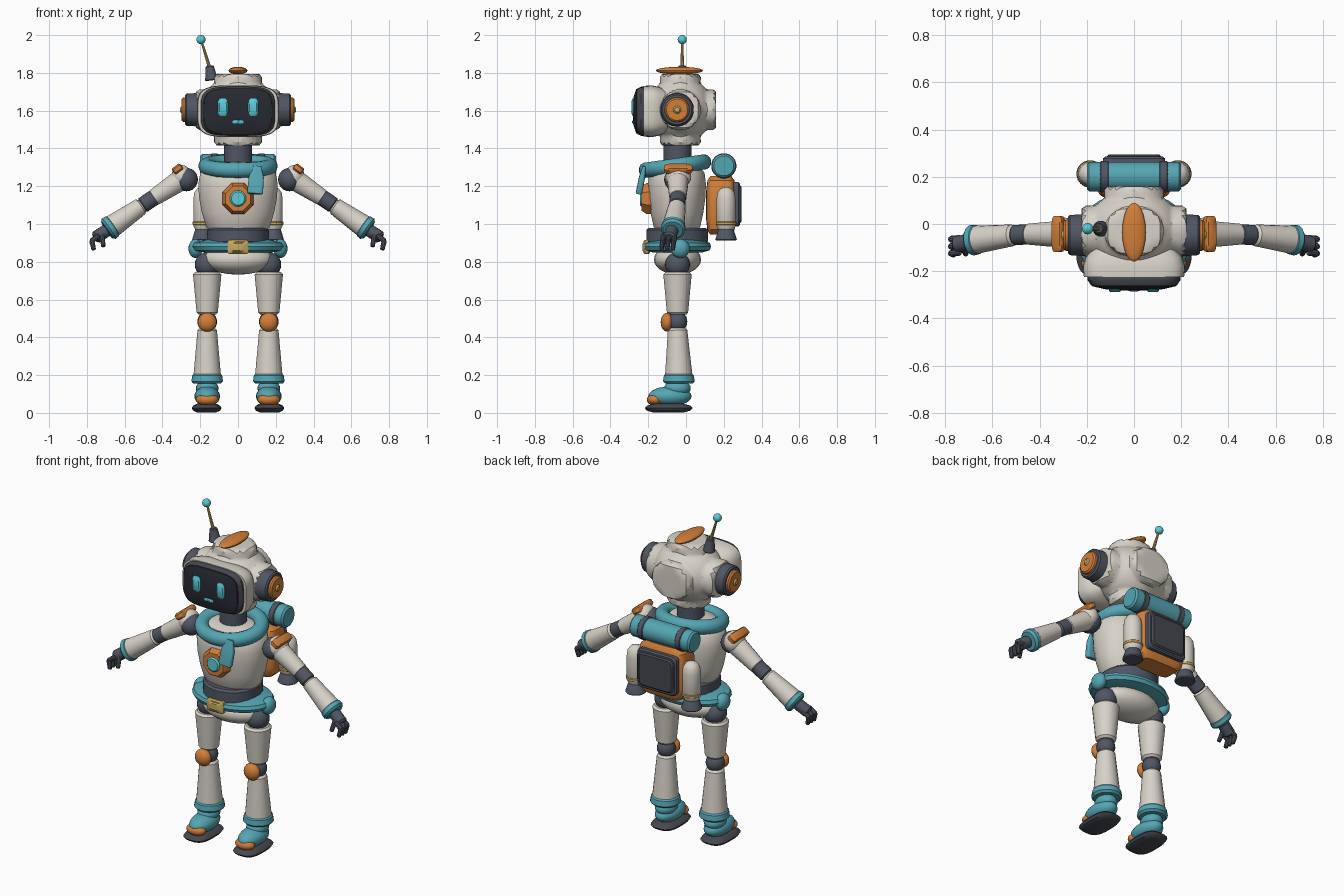
import bpy, bmesh, math
from mathutils import Vector, Matrix

if "Cube" in bpy.data.objects:
    bpy.data.objects.remove(bpy.data.objects["Cube"])


def material(name, *rgb):
    m = bpy.data.materials.new(name)
    m.use_nodes = True
    m.diffuse_color = (*rgb, 1)
    m.node_tree.nodes["Principled BSDF"].inputs["Base Color"].default_value = (*rgb, 1)
    return m


WHITE = material("warm_white", .69, .65, .58)
TEAL = material("teal", .09, .38, .45)
ORANGE = material("orange", .65, .21, .04)
SLATE = material("slate", .08, .093, .125)
GRAPHITE = material("graphite", .06, .065, .078)
SCREEN = material("screen_black", .02, .023, .032)
CYAN = material("bright_cyan", .1, .61, .7)
GOLD = material("gold", .58, .41, .12)
UP, FRONT, SIDE = Vector((0, 0, 1)), Vector((0, -1, 0)), Vector((1, 0, 0))


def finish(name, mat, bm):
    """Shade smooth with sharp creases and link the object."""
    bmesh.ops.recalc_face_normals(bm, faces=bm.faces)
    for f in bm.faces:
        f.smooth = True
    for e in bm.edges:
        e.smooth = len(e.link_faces) == 2 and e.calc_face_angle() < 0.6
    mesh = bpy.data.meshes.new(name)
    bm.to_mesh(mesh)
    bm.free()
    mesh.materials.append(mat)
    ob = bpy.data.objects.new(name, mesh)
    bpy.context.collection.objects.link(ob)
    return ob


def loft(name, mat, profile, loc=(0, 0, 0), size=(1, 1), axis=UP, power=2, segs=24):
    """Superellipse rings (scale, height) stacked along an axis."""
    bm = bmesh.new()
    turn = UP.rotation_difference(Vector(axis).normalized()).to_matrix()
    rings = []
    for scale, h in profile:
        ring = []
        for i in range(segs):
            a = math.tau * (i + 0.5) / segs
            c, s = math.cos(a), math.sin(a)
            p = Vector((math.copysign(abs(c) ** (2 / power), c) * size[0] * scale,
                        math.copysign(abs(s) ** (2 / power), s) * size[1] * scale, h))
            ring.append(bm.verts.new(turn @ p + Vector(loc)))
        rings.append(ring)
    for lo, hi in zip(rings, rings[1:]):
        for i in range(segs):
            j = (i + 1) % segs
            bm.faces.new((lo[i], lo[j], hi[j], hi[i]))
    bm.faces.new(rings[0])
    bm.faces.new(rings[-1])
    return finish(name, mat, bm)


def limb(name, mat, a, b, r1, r2, bevel=0.012, segs=20):
    """Tapered cylinder with softened rims between two points."""
    a, b = Vector(a), Vector(b)
    n = (b - a).length
    prof = [(r1 - bevel, 0), (r1, bevel), (r2, n - bevel), (r2 - bevel, n)]
    return loft(name, mat, prof, a, axis=b - a, segs=segs)


def ball(name, mat, loc, radii):
    bm = bmesh.new()
    bmesh.ops.create_uvsphere(bm, u_segments=20, v_segments=12, radius=1)
    bm.transform(Matrix.Translation(loc) @ Matrix.Diagonal((*radii, 1)))
    return finish(name, mat, bm)


def plate(name, mat, x, z, y0, y1, size, power=4, segs=32):
    """Rounded plate facing forward or back, from depth y0 to y1."""
    e = min(0.008, abs(y1 - y0) / 3)
    h0, h1 = sorted((-y0, -y1))
    k = 1 - e / min(size)
    return loft(name, mat, [(k, h0), (1, h0 + e), (1, h1 - e), (k, h1)],
                (x, 0, z), size, FRONT, power, segs)


# Head: sphere with a flat boss on every side
bm = bmesh.new()
bmesh.ops.create_cube(bm, size=2)
bmesh.ops.subdivide_edges(bm, edges=bm.edges[:], cuts=15, use_grid_fill=True)
for v in bm.verts:
    d = v.co.normalized()
    m = max(abs(c) for c in d)
    t = min(max((m - 0.78) / 0.12, 0), 1)
    t = t * t * (3 - 2 * t)
    d *= 0.175 * (1 - t) + 0.19 / m * t
    v.co = Vector((d.x * 1.17, d.y - 0.03, d.z + 1.605))
finish("head", WHITE, bm)
ball("head_crest", ORANGE, (0, -.035, 1.812), (.05, .125, .02))

# Face
loft("face_frame", WHITE, [(.7, .07), (.94, .14), (1, .18), (.98, .225)],
     (0, 0, 1.597), (.217, .137), FRONT, 4, 40)
loft("visor_bezel", GRAPHITE, [(.9, .2), (1, .222), (1, .238), (.93, .258)],
     (0, 0, 1.597), (.197, .13), FRONT, 4, 40)
loft("visor_screen", SCREEN, [(.94, .24), (.91, .263), (.6, .277), (.25, .281)],
     (0, 0, 1.597), (.197, .13), FRONT, 4, 40)
for side, s in (("left", 1), ("right", -1)):
    plate(side + "_eye", CYAN, s * .08, 1.618, -.265, -.289, (.027, .047), 3)
plate("mouth", CYAN, 0, 1.54, -.27, -.286, (.029, .01), 3)

# Antenna
limb("antenna_base", SLATE, (-.14, -.02, 1.76), (-.15, -.02, 1.838), .034, .022, .005)
limb("antenna_rod", GOLD, (-.148, -.02, 1.82), (-.194, -.02, 1.97), .01, .006, .002, 10)
ball("antenna_tip", CYAN, (-.196, -.02, 1.976), (.024, .024, .024))

# Neck and scarf
limb("neck", SLATE, (0, -.045, 1.28), (0, -.045, 1.44), .075, .075)
bpy.ops.mesh.primitive_torus_add(major_segments=36, minor_segments=14, major_radius=.165,
                                 minor_radius=.041, location=(0, -.058, 1.307),
                                 rotation=(math.radians(8), 0, 0))
scarf = bpy.context.object
scarf.name = "scarf"
scarf.scale = (1.02, .94, 1)
scarf.data.materials.append(TEAL)
bpy.ops.object.shade_smooth()
loft("scarf_tail", TEAL, [(.9, 0), (1, .01), (.95, .09), (.5, .15)],
     (.09, -.25, 1.16), (.042, .017), (.012, .03, .15), 4)

# Torso, badge and waist
loft("torso", WHITE, [(.72, .965), (.8, .985), (.91, 1.06), (.98, 1.14), (1, 1.21),
                      (.95, 1.27), (.78, 1.31), (.45, 1.33)], (0, -.048, 0), (.212, .155), power=2.2)
loft("chest_badge", ORANGE, [(1, .17), (1, .21), (.8, .235)], (0, 0, 1.135),
     (.088, .088), FRONT, segs=8)
plate("badge_light", CYAN, 0, 1.135, -.22, -.244, (.043, .043), 2)
limb("waist", SLATE, (0, -.047, .895), (0, -.047, .98), .165, .165)
loft("belt", TEAL, [(.7, .848), (.95, .86), (1, .88), (.96, .9), (.68, .918)],
     (0, -.045, 0), (.245, .18))
plate("belt_buckle", GOLD, 0, .878, -.19, -.225, (.056, .038), 7)
plate("buckle_inset", GOLD, 0, .878, -.21, -.231, (.042, .025), 7)
ball("pelvis", WHITE, (0, -.045, .812), (.19, .125, .08))

for side, s in (("left", 1), ("right", -1)):
    def p(x, y, z):
        return Vector((s * x, y, z))

    # Ear discs
    for part, mat, x0, x1, r in (("ear", SLATE, .19, .28, .09), ("ear_disc", ORANGE, .26, .298, .068),
                                 ("ear_stud", GOLD, .28, .306, .022)):
        limb(f"{side}_{part}", mat, p(x0, -.047, 1.605), p(x1, -.047, 1.605), r, r * .95, .008, 28)
    ball(side + "_belt_pouch", TEAL, p(.225, -.03, .87), (.037, .05, .05))

    # Leg
    x, y = .163, -.045
    ball(side + "_hip", SLATE, p(x, y, .785), (.066, .066, .066))
    limb(side + "_thigh", WHITE, p(x, y, .745), p(x, y, .52), .076, .057)
    ball(side + "_knee", SLATE, p(x, y, .483), (.052, .052, .055))
    ball(side + "_knee_cap", ORANGE, p(x, -.1, .48), (.05, .034, .05))
    limb(side + "_shin", WHITE, p(x, y, .45), p(x, -.038, .18), .052, .074)
    limb(side + "_boot_cuff", TEAL, p(x, -.038, .21), p(x, -.038, .155), .08, .085)
    ball(side + "_ankle", TEAL, p(x, -.045, .13), (.06, .07, .045))
    ball(side + "_boot", TEAL, p(x, -.085, .088), (.068, .115, .052))
    ball(side + "_toe_cap", ORANGE, p(x, -.165, .07), (.06, .042, .032))
    loft(side + "_sole", GRAPHITE, [(.65, .003), (.9, .012), (1, .026), (.9, .038), (.6, .05)],
         p(.166, -.092, 0), (.08, .128), power=3)

    # Shoulder and arm
    shoulder, elbow, wrist = p(.3, -.043, 1.235), p(.475, -.043, 1.12), p(.68, -.068, .978)
    ball(side + "_shoulder_joint", SLATE, p(.272, -.05, 1.235), (.06, .066, .062))
    ball(side + "_shoulder", WHITE, p(.298, -.04, 1.25), (.055, .068, .062))
    loft(side + "_shoulder_pad", ORANGE, [(.85, -.018), (1, -.01), (1, .012), (.8, .02)],
         p(.32, -.042, 1.291), (.027, .076), p(.6, 0, .8), 5)
    limb(side + "_upper_arm", WHITE, shoulder, shoulder.lerp(elbow, .88), .057, .045)
    limb(side + "_elbow", SLATE, shoulder.lerp(elbow, .78), elbow.lerp(wrist, .18), .043, .043)
    limb(side + "_forearm", WHITE, elbow.lerp(wrist, .15), wrist, .046, .06)
    limb(side + "_wrist_cuff", TEAL, elbow.lerp(wrist, .88), elbow.lerp(wrist, 1.07), .063, .065)

    # Hand
    limb(side + "_palm", SLATE, p(.69, -.072, .97), p(.758, -.088, .925), .034, .034, .01)
    for n, fy in enumerate((-.06, -.09, -.12), 1):
        limb(f"{side}_finger_{n}_base", SLATE, p(.735, fy, .94), p(.778, fy - .004, .908), .014, .014, .004, 10)
        limb(f"{side}_finger_{n}_tip", SLATE, p(.775, fy - .004, .915), p(.763, fy - .01, .862), .014, .012, .004, 10)
    limb(side + "_thumb", SLATE, p(.722, -.1, .945), p(.712, -.128, .88), .015, .012, .004, 10)

    # Backpack tank
    loft(side + "_tank", WHITE, [(.8, .97), (1, .99), (1, 1.13), (.9, 1.165), (.6, 1.187), (.2, 1.195)],
         p(.186, .212, 0), (.051, .051))
    limb(side + "_tank_ring", GOLD, p(.186, .212, .992), p(.186, .212, 1.014), .055, .055, .005)
    limb(side + "_tank_nozzle", SLATE, p(.186, .212, .985), p(.186, .212, .912), .038, .058, .006)
    limb(side + "_roll_strap", SLATE, p(.107, .2, 1.308), p(.143, .2, 1.308), .067, .067, .004)

# Backpack body, rear panel and bedroll
loft("backpack", ORANGE, [(.75, .945), (.93, .97), (1, 1.02), (1, 1.18), (.92, 1.23), (.7, 1.255)],
     (0, .185, 0), (.155, .078), power=5, segs=32)
plate("backpack_panel", SLATE, 0, 1.105, .24, .285, (.132, .118), 9, 40)
plate("panel_face", GRAPHITE, 0, 1.105, .27, .295, (.115, .1), 9, 40)
limb("bedroll", TEAL, (-.2, .2, 1.308), (.2, .2, 1.308), .063, .063, .01, 24)
